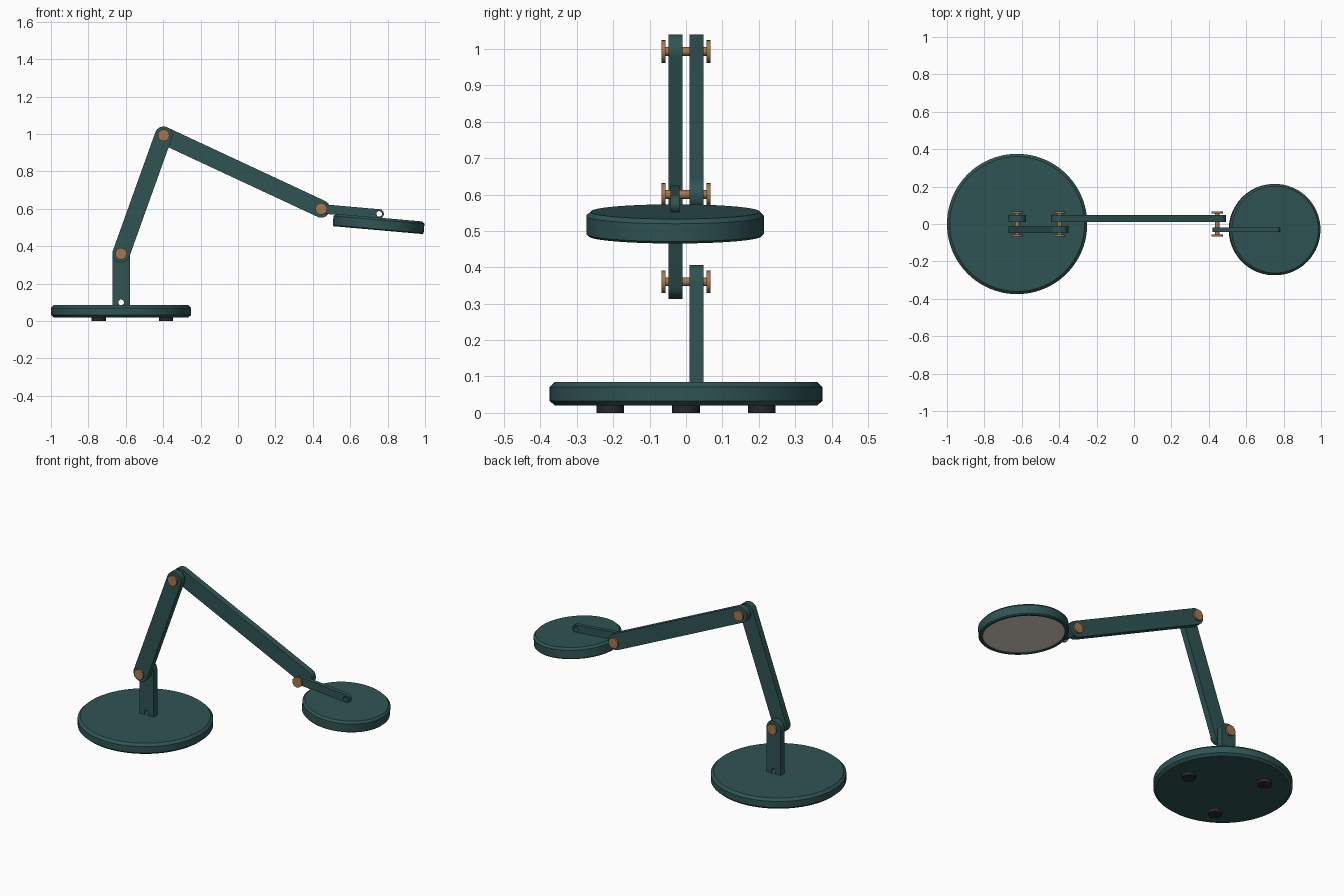
import bpy, bmesh, math
from mathutils import Matrix, Vector

if "Cube" in bpy.data.objects:
    bpy.data.objects.remove(bpy.data.objects["Cube"])


def material(name, rgb):
    m = bpy.data.materials.new(name)
    m.diffuse_color = (*rgb, 1)
    m.use_nodes = True
    m.node_tree.nodes["Principled BSDF"].inputs["Base Color"].default_value = m.diffuse_color
    return m


TEAL = material("dark teal paint", (0.029, 0.088, 0.088))
BRASS = material("brass", (0.37, 0.19, 0.075))
RUBBER = material("black rubber", (0.022, 0.02, 0.02))
LIGHT = material("warm white diffuser", (0.72, 0.65, 0.56))


def finish(name, bm, mats, matrix=None):
    bmesh.ops.remove_doubles(bm, verts=bm.verts, dist=1e-5)
    bmesh.ops.recalc_face_normals(bm, faces=bm.faces)
    mesh = bpy.data.meshes.new(name)
    bm.to_mesh(mesh)
    bm.free()
    for m in mats:
        mesh.materials.append(m)
    ob = bpy.data.objects.new(name, mesh)
    bpy.context.collection.objects.link(ob)
    if matrix:
        ob.matrix_world = matrix
    bpy.ops.object.select_all(action='DESELECT')
    ob.select_set(True)
    bpy.context.view_layer.objects.active = ob
    bpy.ops.object.shade_smooth_by_angle(angle=math.radians(30))
    return ob


def lathe(name, profile, mats, matrix, sides=64, rule=None):
    """Revolve (radius, z) points about the local z axis, capping both ends."""
    bm = bmesh.new()
    rings = [[bm.verts.new((r * math.cos(2 * math.pi * i / sides),
                            r * math.sin(2 * math.pi * i / sides), z))
              for i in range(sides)] for r, z in profile]
    for a, b in zip(rings, rings[1:]):
        for i in range(sides):
            j = (i + 1) % sides
            bm.faces.new((a[i], a[j], b[j], b[i]))
    bm.faces.new(rings[0])
    bm.faces.new(rings[-1])
    if rule:
        for f in bm.faces:
            f.material_index = rule(f)
    return finish(name, bm, mats, matrix)


def link(name, p, q, half, y0, y1, square_start=False, hole=None):
    """Flat bar from p to q in the xz plane, with round ends and an optional hole."""
    p, q = Vector(p), Vector(q)
    ang = math.atan2(q.y - p.y, q.x - p.x)

    def arc(c, r, start, sweep, n):
        return [(c.x + r * math.cos(start + sweep * i / n),
                 c.y + r * math.sin(start + sweep * i / n)) for i in range(n + 1)]

    outline = arc(q, half, ang - math.pi / 2, math.pi, 20)
    outline += arc(p, half, ang + math.pi / 2, math.pi, 1 if square_start else 20)
    loops = [outline]
    if hole:
        loops.append(arc(Vector(hole), 0.015, 0, 2 * math.pi, 20)[:-1])
    bm = bmesh.new()
    edges = []
    for pts in loops:
        vs = [bm.verts.new((x, y0, z)) for x, z in pts]
        edges += [bm.edges.new((vs[i - 1], vs[i])) for i in range(len(vs))]
    bmesh.ops.triangle_fill(bm, use_beauty=True, edges=edges, normal=(0, -1, 0))
    ext = bmesh.ops.extrude_face_region(bm, geom=bm.faces[:], use_keep_orig=True)
    top = [v for v in ext['geom'] if isinstance(v, bmesh.types.BMVert)]
    bmesh.ops.translate(bm, verts=top, vec=(0, y1 - y0, 0))
    return finish(name, bm, [TEAL])


# Joint centres (x, z)
SHOULDER, ELBOW, WRIST = (-0.625, 0.36), (-0.398, 0.993), (0.445, 0.6)
TIP = (0.755, 0.573)
BASE_X = -0.625

# Base and feet
lathe("base", [(0.36, 0.02), (0.375, 0.033), (0.375, 0.071), (0.36, 0.085)],
      [TEAL], Matrix.Translation((BASE_X, 0, 0)), 96)
for i in range(3):
    a = 2 * math.pi * i / 3
    lathe(f"foot_{i + 1}", [(0.038, 0), (0.038, 0.021)], [RUBBER],
          Matrix.Translation((BASE_X + 0.24 * math.cos(a), 0.24 * math.sin(a), 0)), 32)

# Post and arms
link("post", (BASE_X, 0.08), SHOULDER, 0.047, 0.01, 0.048, True, (BASE_X, 0.1))
link("lower_arm", SHOULDER, ELBOW, 0.047, -0.048, -0.01)
link("upper_arm", ELBOW, WRIST, 0.047, 0.01, 0.048)
link("head_arm", WRIST, TIP, 0.025, -0.042, -0.018, hole=TIP)

# Brass joint pins with a flat head at each end
pin = [(0.031, -0.068), (0.031, -0.057), (0.012, -0.057),
       (0.012, 0.057), (0.031, 0.057), (0.031, 0.068)]
for name, (x, z) in (("shoulder_pin", SHOULDER), ("elbow_pin", ELBOW), ("wrist_pin", WRIST)):
    lathe(name, pin, [BRASS],
          Matrix.Translation((x, 0, z)) @ Matrix.Rotation(math.pi / 2, 4, 'X'), 24)

# Tilted lamp head with a recessed diffuser underneath
lathe("lamp_head",
      [(0.222, -0.029), (0.225, -0.034), (0.238, -0.034), (0.244, -0.028),
       (0.244, 0.021), (0.232, 0.033)],
      [TEAL, LIGHT],
      Matrix.Translation((0.752, -0.03, 0.52)) @ Matrix.Rotation(math.radians(5), 4, 'Y'), 96,
      lambda f: 1 if len(f.verts) > 4 and f.calc_center_median().z < 0 else 0)
